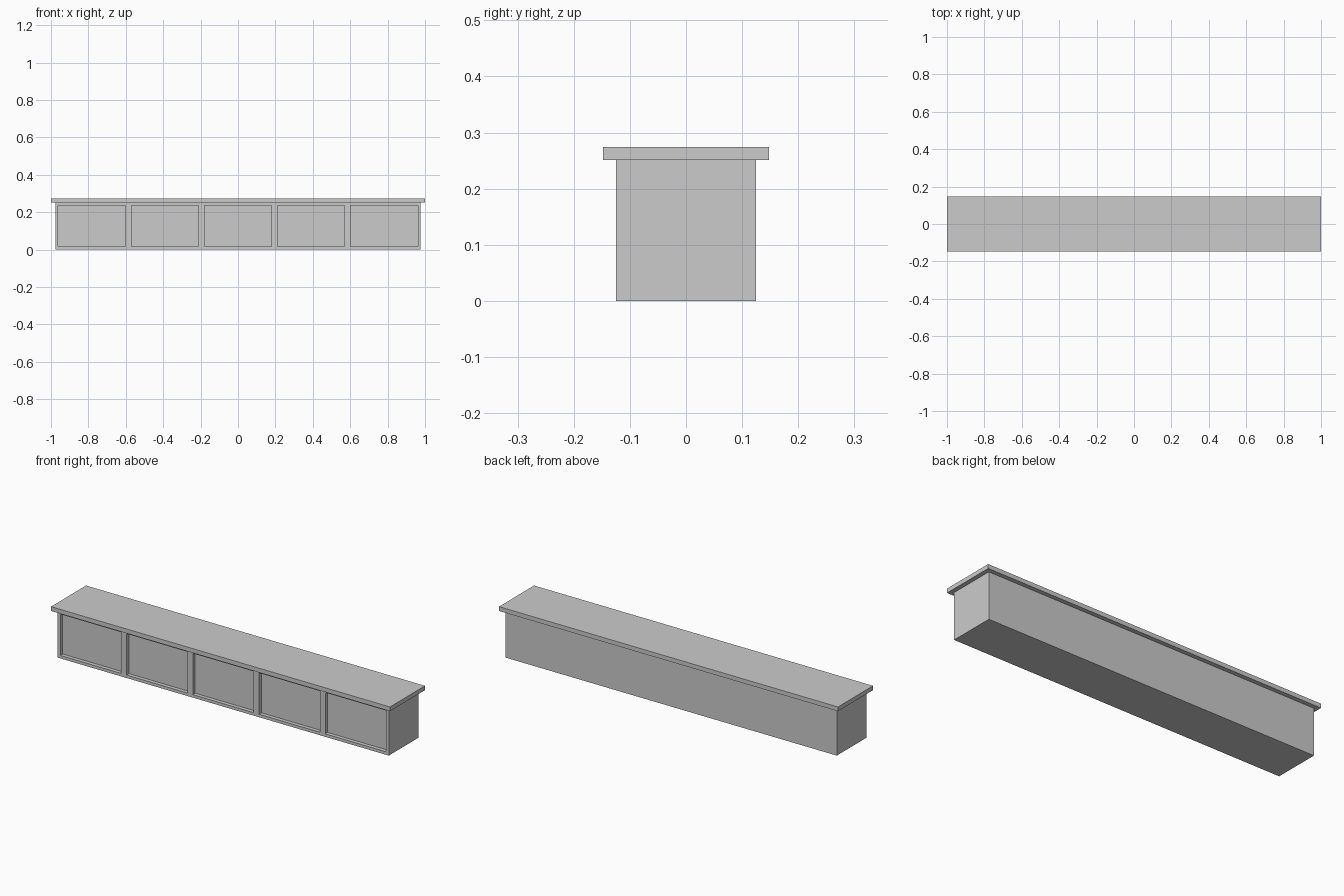
import bpy, bmesh
from mathutils import Vector

if "Cube" in bpy.data.objects:
    bpy.data.objects.remove(bpy.data.objects["Cube"])

HALF_X, HALF_Y, BODY_H = 0.977, 0.1245, 0.2515
BAYS, FRAME, RECESS = 5, 0.0225, 0.02


def box(bm, lo, hi):
    bmesh.ops.create_cube(bm, size=1)
    lo, hi = Vector(lo), Vector(hi)
    bmesh.ops.scale(bm, vec=hi - lo, verts=bm.verts)
    bmesh.ops.translate(bm, vec=(lo + hi) / 2, verts=bm.verts)


def finish(bm, name):
    bmesh.ops.recalc_face_normals(bm, faces=bm.faces)
    mesh = bpy.data.meshes.new(name)
    bm.to_mesh(mesh)
    bm.free()
    obj = bpy.data.objects.new(name, mesh)
    bpy.context.collection.objects.link(obj)


# Bench body: front split into equal bays, each with a recessed panel
bm = bmesh.new()
box(bm, (-HALF_X, -HALF_Y, 0), (HALF_X, HALF_Y, BODY_H))
for i in range(1, BAYS):
    x = -HALF_X + 2 * HALF_X * i / BAYS
    bmesh.ops.bisect_plane(bm, geom=bm.verts[:] + bm.edges[:] + bm.faces[:],
                           plane_co=(x, 0, 0), plane_no=(1, 0, 0))
bm.normal_update()
panels = [f for f in bm.faces if f.normal.y < -0.9]
bmesh.ops.inset_individual(bm, faces=panels, thickness=FRAME)
panels = bmesh.ops.extrude_discrete_faces(bm, faces=panels)["faces"]
bmesh.ops.translate(bm, vec=(0, RECESS, 0),
                    verts=list({v for f in panels for v in f.verts}))

# Merge the coplanar strips on the frame, back, top and bottom
bmesh.ops.dissolve_limit(bm, angle_limit=0.01, verts=bm.verts[:], edges=[
    e for e in bm.edges if all(v.co.y > HALF_Y - 0.001 for v in e.verts)])
finish(bm, "bench_body")

# Overhanging top slab
bm = bmesh.new()
box(bm, (-1, -0.1475, BODY_H), (1, 0.1475, 0.2745))
finish(bm, "top_slab")
